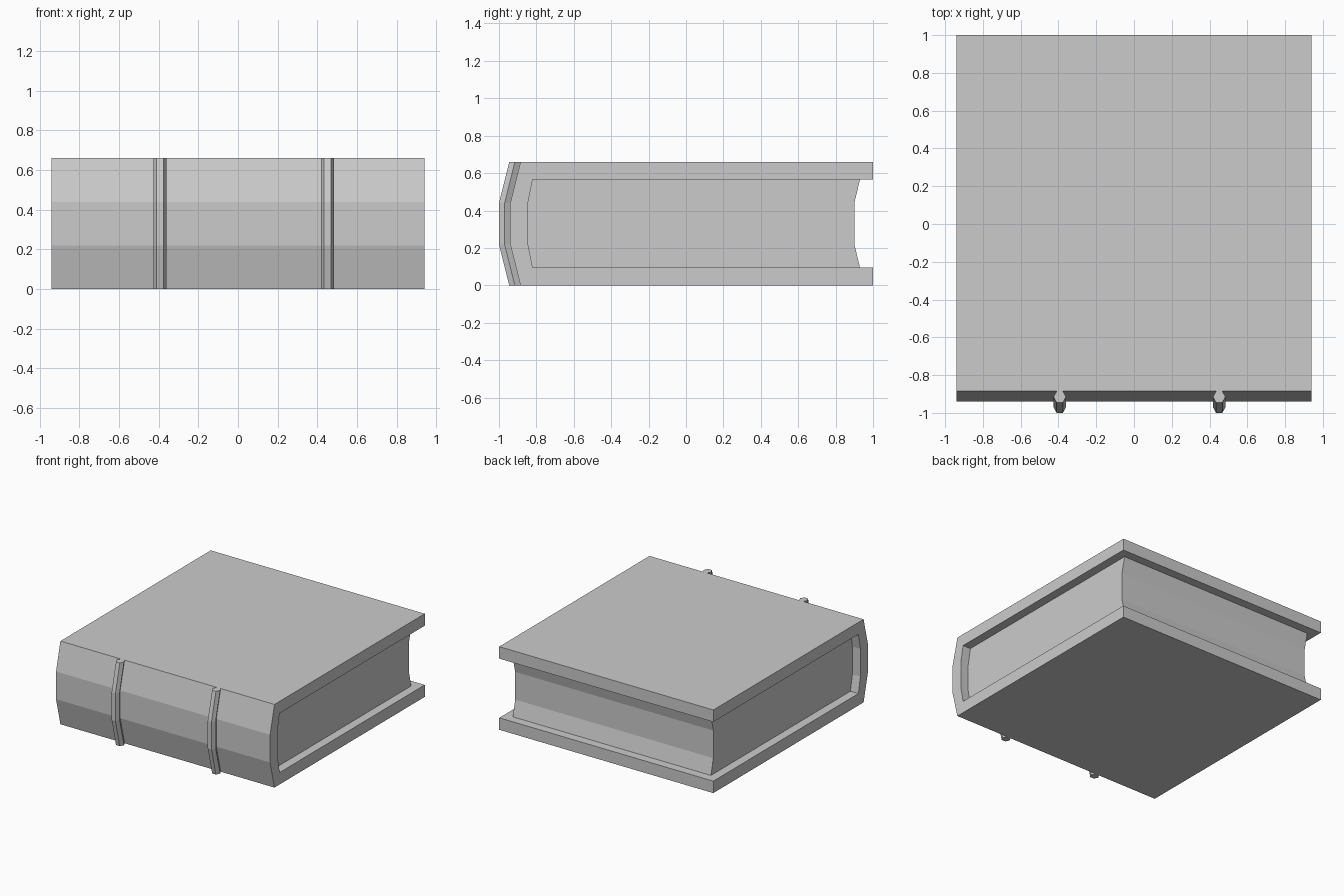
import bpy, bmesh

if "Cube" in bpy.data.objects:
    bpy.data.objects.remove(bpy.data.objects["Cube"])

H = 0.66           # total thickness of the book
Z1, Z2 = 0.22, 0.44  # heights where the spine bends


def loft(name, rings):
    """Skin a list of equal-length point rings and cap both ends."""
    bm = bmesh.new()
    rows = [[bm.verts.new(p) for p in ring] for ring in rings]
    n = len(rows[0])
    for a, b in zip(rows, rows[1:]):
        for i in range(n):
            j = (i + 1) % n
            bm.faces.new((a[i], a[j], b[j], b[i]))
    bm.faces.new(rows[0])
    bm.faces.new(rows[-1])
    bmesh.ops.recalc_face_normals(bm, faces=bm.faces)
    mesh = bpy.data.meshes.new(name)
    bm.to_mesh(mesh)
    bm.free()
    obj = bpy.data.objects.new(name, mesh)
    bpy.context.collection.objects.link(obj)
    return obj


def extrude_x(name, profile, half):
    """Extrude a (y, z) profile symmetrically along x."""
    return loft(name, [[(x, y, z) for y, z in profile] for x in (-half, half)])


# cover: two boards joined by a faceted spine
spine_in = [(-0.82, 0.565), (-0.845, Z2), (-0.845, Z1), (-0.82, 0.095)]
spine_out = [(-0.885, 0), (-0.94, Z1), (-0.94, Z2), (-0.885, H)]
extrude_x("cover", [(1, 0)] + spine_out + [(1, H), (1, 0.565)]
          + spine_in + [(1, 0.095)], 0.94)

# page block with hollowed fore edge, inset at both ends
fore_edge = [(0.93, 0.095), (0.90, Z1), (0.90, Z2), (0.93, 0.565)]
extrude_x("pages", spine_in + fore_edge, 0.87)

# hexagonal raised bands following the spine
hexagon = [(-0.033, 0), (-0.0165, -0.03), (0.0165, -0.03),
           (0.033, 0), (0.0165, 0.03), (-0.0165, 0.03)]
for side, cx in (("left", -0.393), ("right", 0.451)):
    loft("spine_band_" + side,
         [[(cx + dx, y - 0.03 + dy, z) for dx, dy in hexagon]
          for y, z in spine_out])
